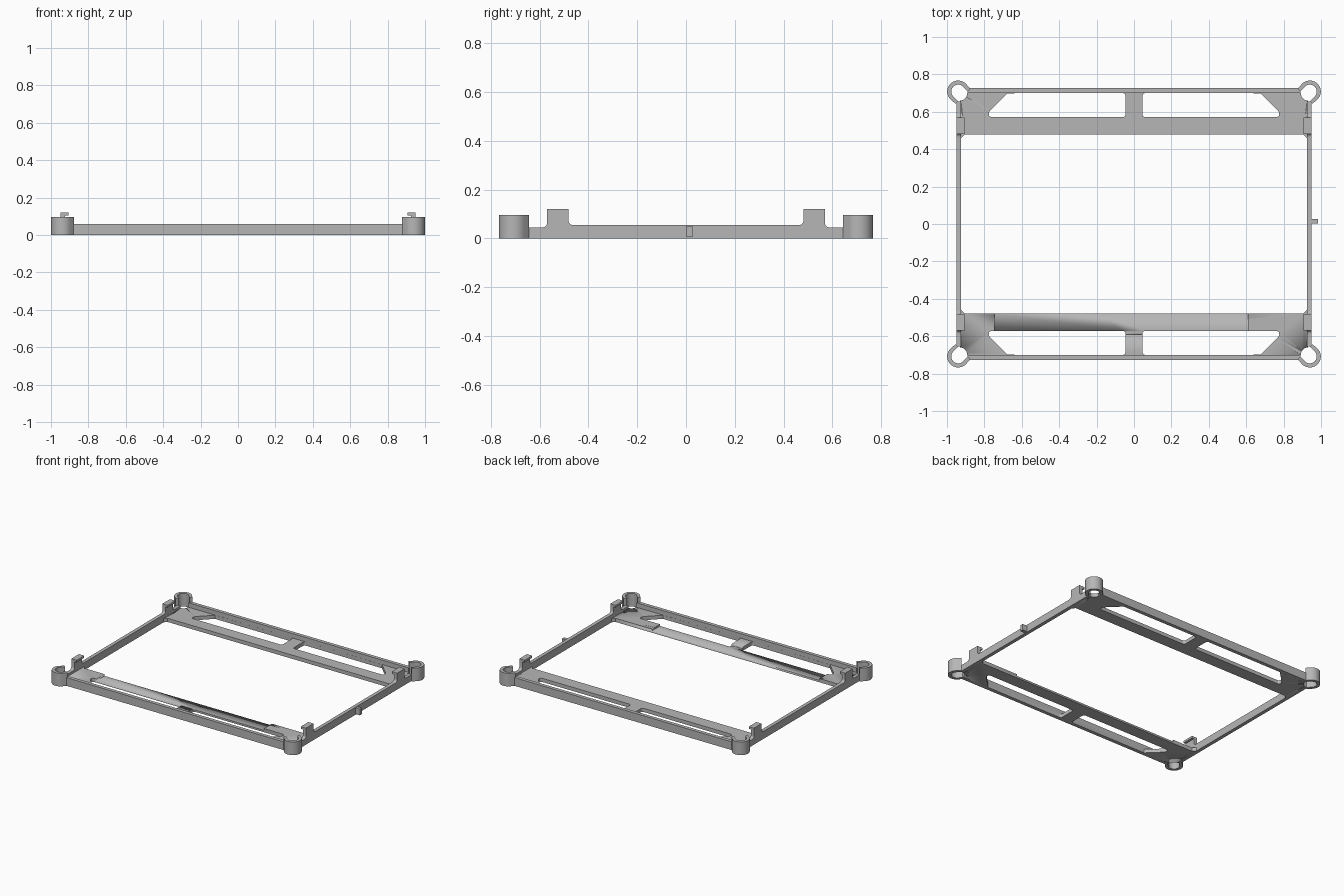
import bpy, bmesh, math
from mathutils import Vector

if "Cube" in bpy.data.objects:
    bpy.data.objects.remove(bpy.data.objects["Cube"])

grey = bpy.data.materials.new("grey plastic")
grey.diffuse_color = (0.47, 0.47, 0.47, 1)
grey.use_nodes = True
grey.node_tree.nodes["Principled BSDF"].inputs["Base Color"].default_value = grey.diffuse_color


def rounded(points, n=5):
    """Points are (x, y) or (x, y, fillet); filleted corners become curves."""
    out = []
    for i, p in enumerate(points):
        c = Vector(p[:2])
        if len(p) < 3:
            out.append(c)
            continue
        a = Vector(points[i - 1][:2]) - c
        b = Vector(points[(i + 1) % len(points)][:2]) - c
        a, b = c + a.normalized() * p[2], c + b.normalized() * p[2]
        for k in range(n + 1):
            t = k / n
            out.append(a * (1 - t) ** 2 + c * 2 * t * (1 - t) + b * t * t)
    return out


def prism(name, loops, lo, hi, axis="z"):
    """Extrude an outline (plus hole outlines) between lo and hi."""
    bm = bmesh.new()
    edges = []
    for loop in loops:
        vs = [bm.verts.new((p[0], p[1], lo)) for p in loop]
        edges += [bm.edges.new((vs[i - 1], vs[i])) for i in range(len(vs))]
    bmesh.ops.triangle_fill(bm, edges=edges, use_beauty=True, use_dissolve=False)
    top = bmesh.ops.extrude_face_region(bm, geom=bm.faces[:])["geom"]
    for v in top:
        if isinstance(v, bmesh.types.BMVert):
            v.co.z = hi
    if axis == "x":
        for v in bm.verts:
            v.co = (v.co.z, v.co.x, v.co.y)
    bmesh.ops.recalc_face_normals(bm, faces=bm.faces[:])
    me = bpy.data.meshes.new(name)
    bm.to_mesh(me)
    bm.free()
    me.materials.append(grey)
    ob = bpy.data.objects.new(name, me)
    bpy.context.collection.objects.link(ob)
    bpy.ops.object.select_all(action="DESELECT")
    ob.select_set(True)
    bpy.context.view_layer.objects.active = ob
    bpy.ops.object.shade_smooth_by_angle(angle=math.radians(30))
    return ob


def box(name, x0, x1, y0, y1, z0, z1):
    return prism(name, [[(x0, y0), (x1, y0), (x1, y1), (x0, y1)]], z0, z1)


def cut(ob, cutter):
    mod = ob.modifiers.new("cut", "BOOLEAN")
    mod.operation, mod.solver, mod.object = "DIFFERENCE", "EXACT", cutter
    bpy.context.view_layer.objects.active = ob
    bpy.ops.object.modifier_apply(modifier=mod.name)
    bpy.data.objects.remove(cutter)


def arc(r, a0, a1, n=20, u=0.0):
    angs = [math.radians(a0 + (a1 - a0) * k / n) for k in range(n + 1)]
    return [(u + r * math.cos(a), r * math.sin(a)) for a in angs]


def at_corner(points, sx, sy):
    """Local u points from the corner post towards the frame centre."""
    s = math.sqrt(0.5)
    return [(sx * (0.94 - (u + v) * s), sy * (0.708 - (u - v) * s)) for u, v in points]


R, r, T = 0.059, 0.037, 0.027
for sy, end in ((-1, "front"), (1, "back")):
    # long wall
    box(end + "_wall", -0.89, 0.89, *sorted((sy * 0.70, sy * 0.726)), 0, 0.06)

    # floor plate with two windows either side of a bridge
    half = [(0.93, 0.70), (0.93, 0.452), (0.905, 0.479)]
    outline = half + [(-x, y) for x, y in reversed(half)]
    window = rounded([(0.045, 0.70, 0.018), (0.045, 0.571, 0.018),
                      (0.777, 0.571, 0.02), (0.777, 0.60, 0.015), (0.675, 0.699)])
    loops = [[(x, y * sy) for x, y in outline]]
    loops += [[(x * sx, y * sy) for x, y in window] for sx in (-1, 1)]
    plate = prism(end + "_plate", loops, 0, T)
    if sy < 0:
        # shallow recess in the front plate
        cut(plate, box("recess", -0.745, 0.61, -0.592, -0.40, 0.014, 0.1))

    for sx, side in ((-1, "left"), (1, "right")):
        # oval hole through the plate corner
        hole = arc(r, 90, 270) + arc(r, -90, 90, u=0.015)
        cut(plate, prism("hole", [at_corner(hole, sx, sy)], -0.1, 0.2))
        # horseshoe corner post
        shoe = [(0.035, R - 0.003)] + arc(R, 90, 270) + [(0.035, 0.003 - R), (0.035, -r)]
        shoe += arc(r, 270, 90) + [(0.035, r)]
        prism(f"{end}_{side}_post", [at_corner(shoe, sx, sy)], 0, 0.096)
        # overhanging lip of the clip
        box(f"{end}_{side}_clip_lip", *sorted((sx * 0.93, sx * 0.907)),
            *sorted((sy * 0.482, sy * 0.57)), 0.104, 0.12)

# side walls with upright clips in their profile
half = [(0.655, 0), (0.655, 0.045), (0.57, 0.045, 0.02), (0.57, 0.12),
        (0.482, 0.12), (0.482, 0.055, 0.02)]
profile = half + [(-p[0], *p[1:]) for p in reversed(half)]
for sx, side in ((-1, "left"), (1, "right")):
    prism(side + "_wall", [rounded(profile)], *sorted((sx * 0.924, sx * 0.95)), "x")

# small peg on the right wall
box("side_peg", 0.945, 0.985, 0.002, 0.026, 0.005, 0.05)
